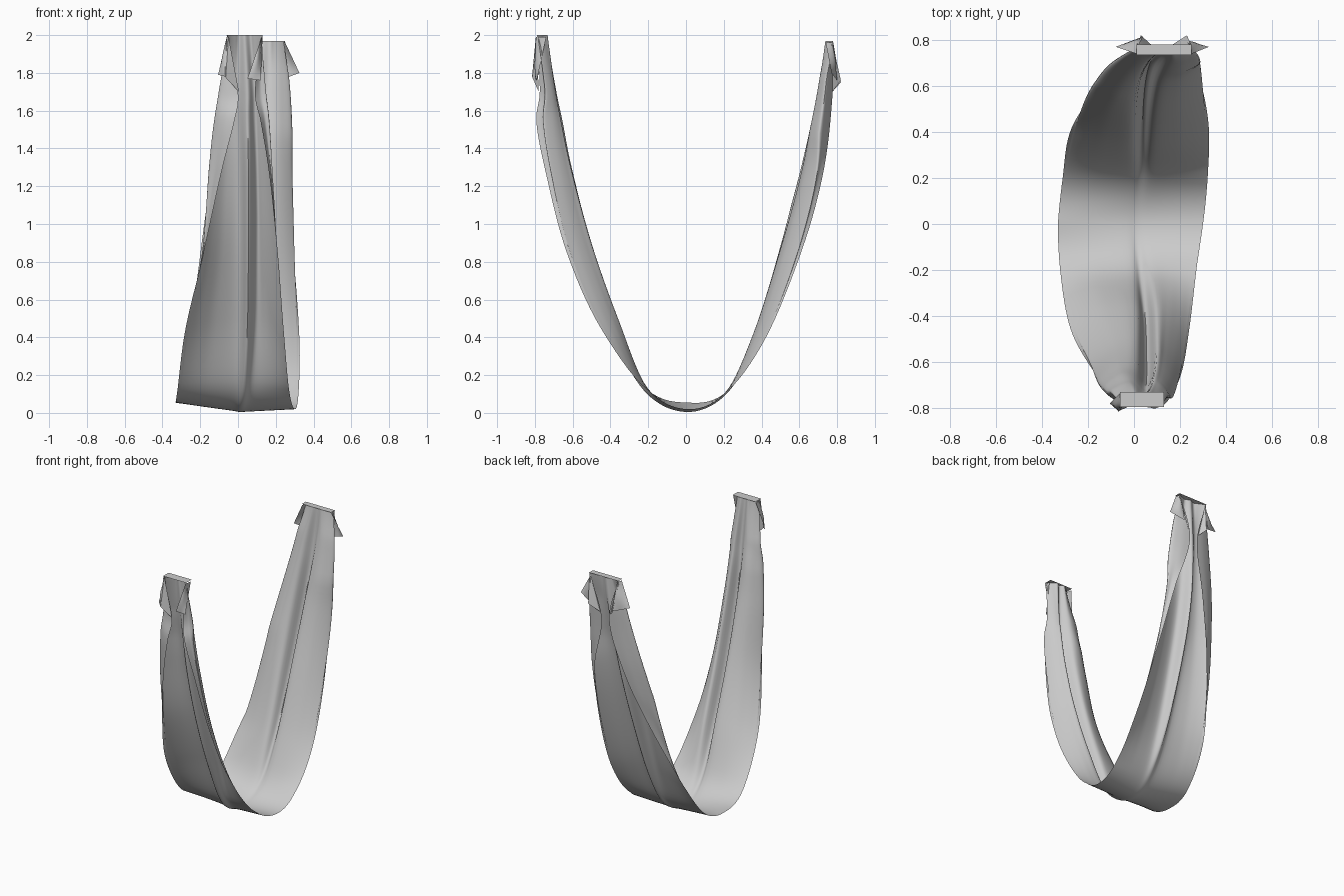
import bpy
import math
from mathutils import Vector

cube = bpy.data.objects.get("Cube")
if cube:
    bpy.data.objects.remove(cube, do_unlink=True)

cloth = bpy.data.materials.new("cloth_grey")
cloth.use_nodes = True
GREY = (0.6, 0.6, 0.6, 1)
cloth.diffuse_color = GREY
cloth.node_tree.nodes["Principled BSDF"].inputs["Base Color"].default_value = GREY


def spline(points, steps):
    """Smooth curve through tuples of any length."""
    pts = [Vector(p) for p in points]
    out = []
    for i in range(len(pts) - 1):
        p0, p1 = pts[max(i - 1, 0)], pts[i]
        p2, p3 = pts[i + 1], pts[min(i + 2, len(pts) - 1)]
        for s in range(steps):
            t = s / steps
            out.append(0.5 * (2 * p1 + (p2 - p0) * t
                              + (2 * p0 - 5 * p1 + 4 * p2 - p3) * t * t
                              + (3 * p1 - p0 - 3 * p2 + p3) * t ** 3))
    out.append(pts[-1])
    return out


def grid_object(name, rows):
    """Mesh sheet from equally long rows of points."""
    n = len(rows[0])
    verts = [tuple(p) for row in rows for p in row]
    faces = [(r * n + c, r * n + c + 1, (r + 1) * n + c + 1, (r + 1) * n + c)
             for r in range(len(rows) - 1) for c in range(n - 1)]
    mesh = bpy.data.meshes.new(name)
    mesh.from_pydata(verts, [], faces)
    mesh.materials.append(cloth)
    obj = bpy.data.objects.new(name, mesh)
    bpy.context.collection.objects.link(obj)
    bpy.ops.object.select_all(action='DESELECT')
    obj.select_set(True)
    bpy.context.view_layer.objects.active = obj
    bpy.ops.object.shade_smooth_by_angle(angle=math.radians(60))
    return obj


def patch(name, a, b, c, d, bulge=(0, 0, 0), n=8):
    """Four-cornered cloth piece with a soft bulge."""
    a, b, c, d, bulge = map(Vector, (a, b, c, d, bulge))
    rows = []
    for i in range(n + 1):
        u = i / n
        left, right = a.lerp(d, u), b.lerp(c, u)
        rows.append([left.lerp(right, j / n)
                     + bulge * math.sin(math.pi * u) * math.sin(math.pi * j / n)
                     for j in range(n + 1)])
    return grid_object(name, rows)


# Stations along the sling: y, z, fold left, fold right, hem left, hem right,
# hem depth, crease depth, crease x
stations = [
    (-.73, 2.0, -.06, .13, -.06, .13, .06, .02, .035),
    (-.69, 1.72, -.1, .15, .0, .09, .085, .04, .05),
    (-.66, 1.57, -.125, .17, -.02, .12, .135, .055, .05),
    (-.6, 1.3, -.16, .19, -.09, .165, .145, .08, .055),
    (-.49, .9, -.2, .215, -.18, .21, .15, .085, .055),
    (-.35, .5, -.275, .24, -.275, .24, .115, .075, .05),
    (-.2, .13, -.32, .27, -.32, .27, .01, .025, .03),
    (0, .005, -.33, .3, -.33, .3, -.05, 0, .01),
    (.2, .1, -.31, .32, -.31, .32, .0, .01, .03),
    (.35, .42, -.27, .325, -.27, .325, .075, .05, .035),
    (.5, .9, -.2, .31, -.13, .29, .12, .08, .045),
    (.61, 1.3, -.13, .295, .0, .24, .12, .08, .065),
    (.69, 1.67, -.05, .28, .09, .15, .085, .05, .1),
    (.735, 1.97, .01, .25, .01, .25, .045, .02, .13),
]

# Draped sheet: creased in the middle, sides wrapped outward, shallow V below
path = spline(stations, 8)
rows = []
for i, s in enumerate(path):
    y, z, fl, fr, hl, hr, w, crease, mid = s
    before, after = path[max(i - 1, 0)], path[min(i + 1, len(path) - 1)]
    tangent = Vector((0, after[0] - before[0], after[1] - before[1])).normalized()
    outward = Vector((0, tangent.z, -tangent.y))
    vee = min(1, max(0, (.04 - w) / .08))

    def side(fold, hem, depth):
        # Blend a wrapped section into a soft arc, and that into a straight V
        wrap = min(1, abs(hem - fold) / .1)
        half = fold - mid
        bend = mid + half * (.93 + .07 * wrap)
        pinch = mid + math.copysign(min(.045, abs(half) * .3), half)
        line = [(hem, 1), ((hem + bend) / 2, .85), (bend, .5),
                (mid + half * .75, .15), (mid + half * .5, 0)]
        pts = []
        for x, d in line:
            straight = (x - mid) / half
            arc = d * wrap + straight ** 2 * (1 - wrap) if d < 1 else 1
            pts.append((x, depth * (arc * (1 - vee) + straight * vee)))
        return pts + [(pinch, crease * .15 + depth * .15 * vee)]

    right_depth = w if w > 0 else w * .3
    section = side(fl, hl, w) + [(mid, crease)] + side(fr, hr, right_depth)[::-1]
    rows.append([Vector((x, y, z)) + outward * d for x, d in spline(section, 5)])
for end in (0, -1):
    for p in rows[end]:
        p.z = path[end][1]
grid_object("sling_sheet", rows)

# Turned-over top hems
for name, s, y_out in (("front", path[0], -.795), ("back", path[-1], .78)):
    patch(name + "_top_hem", (s[2], s[0], s[1]), (s[3], s[0], s[1]),
          (s[3], y_out, s[1]), (s[2], y_out, s[1]))

# Loose corner flaps hanging from the hems
patch("front_right_flap", (-.06, -.735, 1.99), (-.05, -.795, 1.99),
      (-.065, -.815, 1.78), (-.105, -.78, 1.79), (-.01, -.01, 0))
patch("front_right_flap_inner", (-.06, -.79, 1.99), (-.05, -.79, 1.99),
      (.005, -.78, 1.7), (-.07, -.815, 1.78))
patch("front_left_flap", (.125, -.795, 1.99), (.13, -.74, 1.99),
      (.12, -.79, 1.76), (.05, -.8, 1.77), (0, -.015, 0))
patch("back_left_flap", (.25, .74, 1.96), (.24, .78, 1.96),
      (.22, .8, 1.76), (.325, .77, 1.8), (0, .015, 0))
patch("back_left_flap_inner", (.25, .775, 1.96), (.24, .775, 1.96),
      (.16, .775, 1.7), (.23, .82, 1.76))
patch("back_right_flap", (.01, .74, 1.96), (.02, .78, 1.96),
      (.04, .815, 1.75), (-.08, .77, 1.79), (0, .015, 0))
patch("back_right_flap_inner", (.01, .775, 1.96), (.02, .775, 1.96),
      (.08, .775, 1.7), (.03, .82, 1.75))
